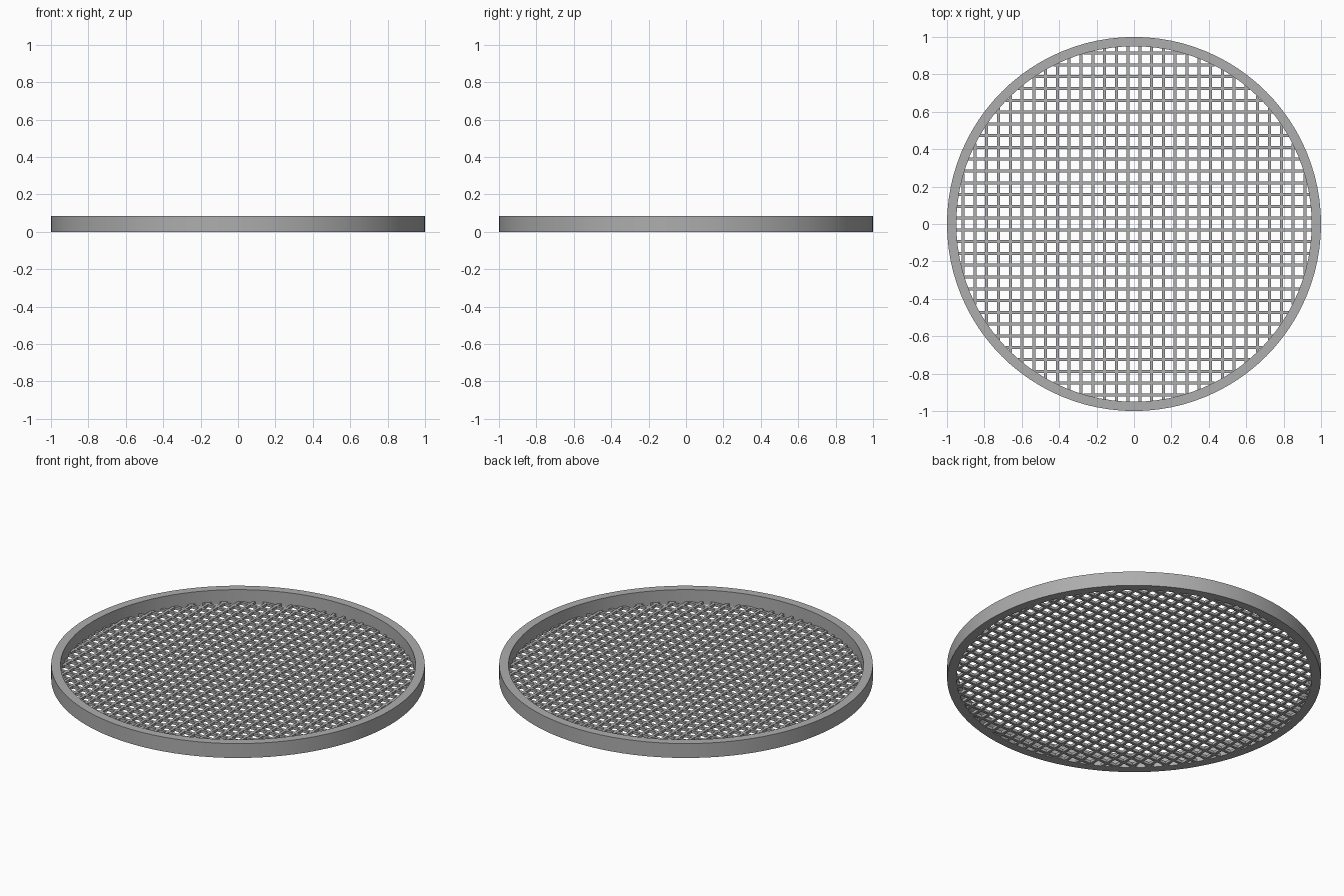
import bpy
import bmesh
import math

cube = bpy.data.objects.get("Cube")
if cube:
    bpy.data.objects.remove(cube)

OUTER, INNER, HEIGHT = 1.0, 0.95, 0.085
BAR = 0.016          # bar width and thickness
PITCH = 0.063        # spacing of the grid
SEGMENTS = 96

metal = bpy.data.materials.new("grey_metal")
metal.use_nodes = True
color = (0.42, 0.42, 0.42, 1)
metal.diffuse_color = color
metal.node_tree.nodes["Principled BSDF"].inputs["Base Color"].default_value = color


def add_object(name, bm):
    bmesh.ops.recalc_face_normals(bm, faces=bm.faces)
    mesh = bpy.data.meshes.new(name)
    bm.to_mesh(mesh)
    bm.free()
    mesh.materials.append(metal)
    obj = bpy.data.objects.new(name, mesh)
    bpy.context.collection.objects.link(obj)
    return obj


# Rim: a rectangular section swept round the centre
bm = bmesh.new()
section = [(INNER, 0), (OUTER, 0), (OUTER, HEIGHT), (INNER, HEIGHT)]
rings = []
for i in range(SEGMENTS):
    a = math.tau * i / SEGMENTS
    rings.append([bm.verts.new((r * math.cos(a), r * math.sin(a), z)) for r, z in section])
for i, ring in enumerate(rings):
    after = rings[(i + 1) % SEGMENTS]
    for k in range(4):
        j = (k + 1) % 4
        bm.faces.new((ring[k], after[k], after[j], ring[j]))
rim = add_object("rim", bm)
bpy.context.view_layer.objects.active = rim
rim.select_set(True)
bpy.ops.object.shade_smooth_by_angle(angle=math.radians(30))
rim.select_set(False)


# Grid: parallel bars trimmed to end inside the rim
def add_bars(name, along_x):
    bm = bmesh.new()
    for n in range(15):
        for side in (-1, 1):
            offset = (n + 0.5) * PITCH
            half = math.sqrt(max(0, (INNER + 0.01) ** 2 - (offset + BAR / 2) ** 2))
            if half < 0.05:
                continue
            size = (2 * half, BAR, BAR) if along_x else (BAR, 2 * half, BAR)
            place = (0, side * offset) if along_x else (side * offset, 0)
            cube = bmesh.ops.create_cube(bm, size=1)
            bmesh.ops.scale(bm, vec=size, verts=cube["verts"])
            bmesh.ops.translate(bm, vec=(*place, BAR / 2), verts=cube["verts"])
    return add_object(name, bm)


add_bars("cross_bars", True)
add_bars("long_bars", False)
